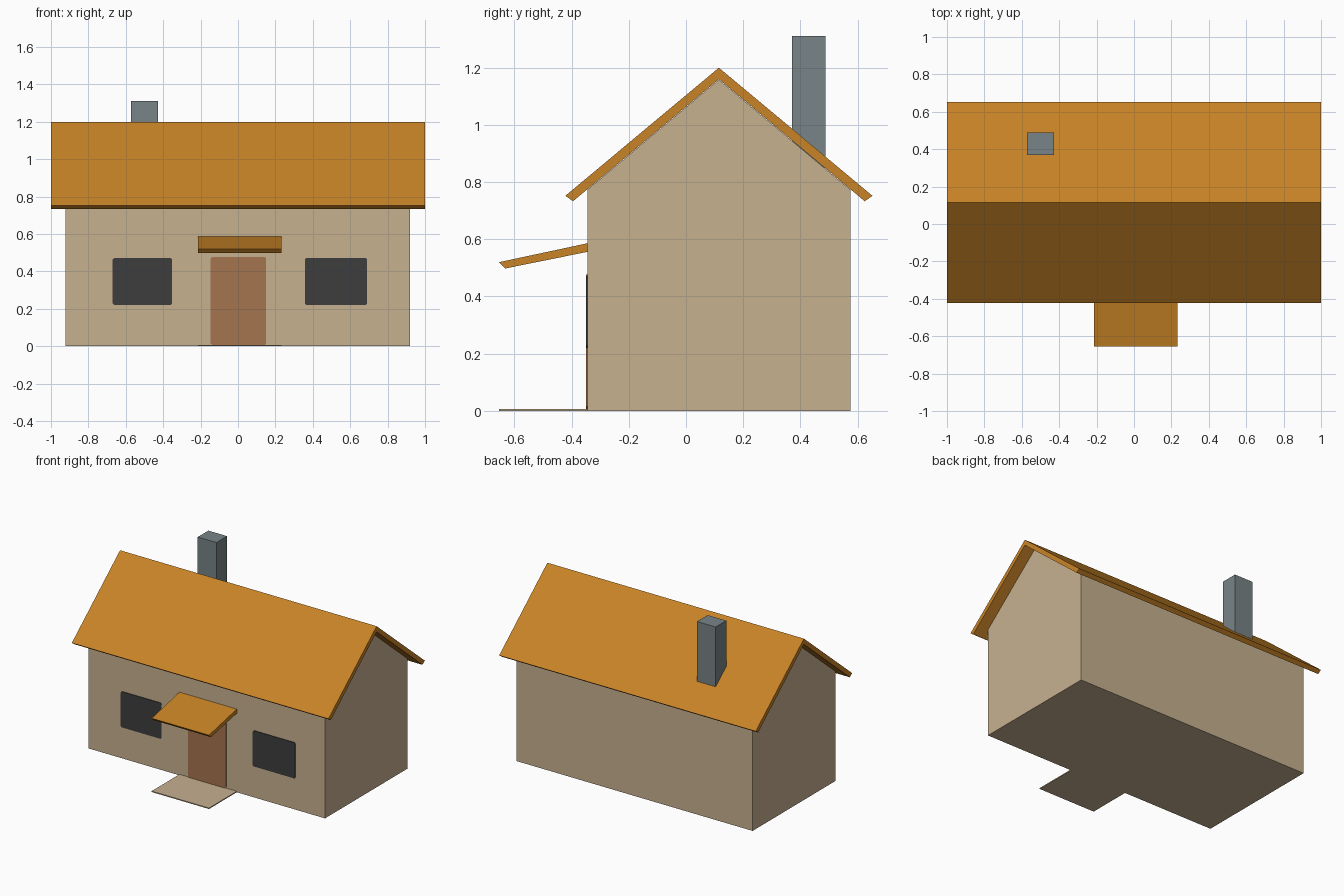
import bpy, bmesh
from mathutils import Vector

if "Cube" in bpy.data.objects:
    bpy.data.objects.remove(bpy.data.objects["Cube"])


def material(name, rgb):
    """Flat material from 0-255 display values, converted to linear."""
    lin = [((c / 255 + 0.055) / 1.055) ** 2.4 for c in rgb] + [1]
    m = bpy.data.materials.new(name)
    m.use_nodes = True
    m.diffuse_color = lin
    bsdf = m.node_tree.nodes["Principled BSDF"]
    bsdf.inputs["Base Color"].default_value = lin
    bsdf.inputs["Roughness"].default_value = 0.9
    return m


wall = material("beige_plaster", (199, 177, 144))
tile = material("orange_roof", (200, 131, 38))
wood = material("brown_door", (165, 115, 78))
glass = material("dark_window", (61, 61, 61))
stone = material("grey_stone", (120, 131, 134))


def extrude(name, profile, direction, mat):
    """Extrude a closed planar outline along a direction."""
    bm = bmesh.new()
    face = bm.faces.new([bm.verts.new(p) for p in profile])
    res = bmesh.ops.extrude_face_region(bm, geom=[face])
    moved = [v for v in res["geom"] if isinstance(v, bmesh.types.BMVert)]
    bmesh.ops.translate(bm, verts=moved, vec=Vector(direction))
    bmesh.ops.recalc_face_normals(bm, faces=bm.faces)
    mesh = bpy.data.meshes.new(name)
    bm.to_mesh(mesh)
    bm.free()
    mesh.materials.append(mat)
    obj = bpy.data.objects.new(name, mesh)
    bpy.context.collection.objects.link(obj)
    return obj


def along_x(name, yz, x0, x1, mat):
    return extrude(name, [(x0, y, z) for y, z in yz], (x1 - x0, 0, 0), mat)


def box(name, x, y, z, mat):
    return along_x(name, [(y[0], z[0]), (y[1], z[0]), (y[1], z[1]), (y[0], z[1])],
                   x[0], x[1], mat)


def plate(name, x, z, mat, cut=0.008):
    """Thin front plate with small chamfered corners."""
    (a, b), (c, d) = x, z
    xz = [(a + cut, c), (b - cut, c), (b, c + cut), (b, d - cut),
          (b - cut, d), (a + cut, d), (a, d - cut), (a, c + cut)]
    return extrude(name, [(px, FRONT - 0.005, pz) for px, pz in xz], (0, 0.008, 0), mat)


FRONT, BACK, RIDGE = -0.345, 0.575, 0.115

# House body with gable ends
along_x("house_walls", [(FRONT, 0), (BACK, 0), (BACK, 0.773), (RIDGE, 1.158),
                        (FRONT, 0.773)], -0.922, 0.92, wall)

# Folded roof slab
along_x("roof", [(-0.422, 0.752), (RIDGE, 1.2), (0.652, 0.752),
                 (0.625, 0.733), (RIDGE, 1.16), (-0.395, 0.733)], -1, 1, tile)

# Chimney on the back slope
box("chimney", (-0.573, -0.427), (0.37, 0.488), (0.85, 1.31), stone)

# Porch canopy and doorstep
along_x("porch_canopy", [(FRONT, 0.586), (-0.654, 0.52), (-0.632, 0.498),
                         (FRONT, 0.556)], -0.215, 0.232, tile)
box("doorstep", (-0.215, 0.232), (-0.654, FRONT), (0, 0.007), wall)

# Door and windows
plate("door", (-0.146, 0.151), (0.007, 0.477), wood)
for name, x in (("right_window", (-0.67, -0.353)), ("left_window", (0.358, 0.69))):
    plate(name, x, (0.22, 0.472), glass)
